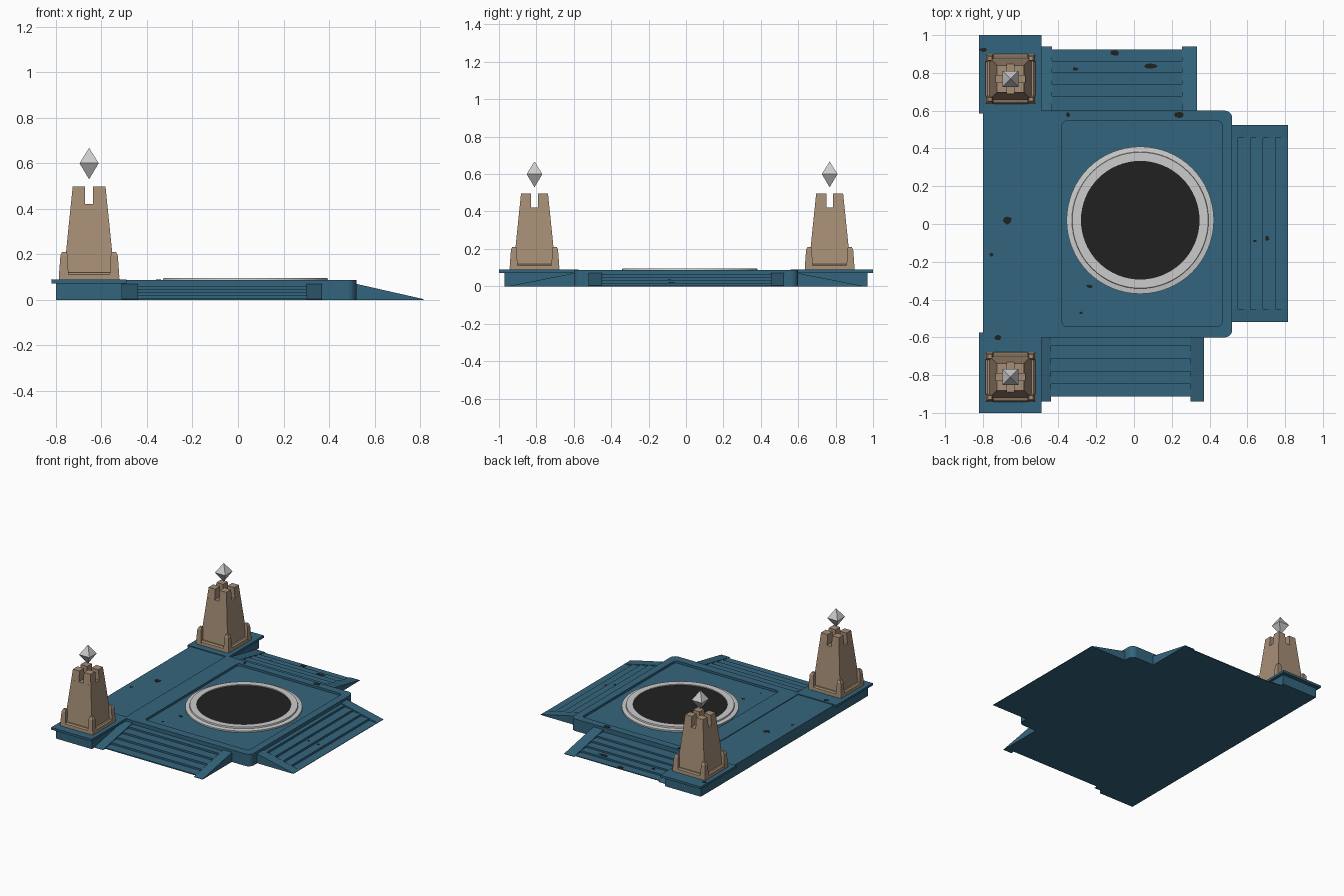
import bpy, bmesh, math, random

if "Cube" in bpy.data.objects:
    bpy.data.objects.remove(bpy.data.objects["Cube"])

random.seed(4)


def material(name, r, g, b):
    m = bpy.data.materials.new(name)
    m.diffuse_color = (r, g, b, 1)
    m.use_nodes = True
    m.node_tree.nodes["Principled BSDF"].inputs["Base Color"].default_value = m.diffuse_color
    return m


BLUE = material("slate blue", 0.034, 0.13, 0.205)
TAN = material("tan stone", 0.38, 0.27, 0.18)
GREY = material("light grey", 0.6, 0.6, 0.6)
DARK = material("near black", 0.016, 0.015, 0.015)


def finish(name, bm, mat):
    bmesh.ops.remove_doubles(bm, verts=bm.verts, dist=1e-5)
    bmesh.ops.recalc_face_normals(bm, faces=bm.faces)
    me = bpy.data.meshes.new(name)
    bm.to_mesh(me)
    bm.free()
    me.materials.append(mat)
    ob = bpy.data.objects.new(name, me)
    bpy.context.collection.objects.link(ob)
    return ob


def loft(name, rings, mat):
    """Skin closed rings of points and cap both ends."""
    bm = bmesh.new()
    loops = [[bm.verts.new(p) for p in ring] for ring in rings]
    n = len(loops[0])
    for a, b in zip(loops, loops[1:]):
        for i in range(n):
            j = (i + 1) % n
            bm.faces.new((a[i], a[j], b[j], b[i]))
    bm.faces.new(loops[0])
    bm.faces.new(loops[-1])
    return finish(name, bm, mat)


def rect(x0, x1, y0, y1, z):
    return [(x0, y0, z), (x1, y0, z), (x1, y1, z), (x0, y1, z)]


def box(name, x0, x1, y0, y1, z0, z1, mat):
    return loft(name, [rect(x0, x1, y0, y1, z0), rect(x0, x1, y0, y1, z1)], mat)


def rounded(x0, x1, y0, y1, r, z, left=True):
    pts = []
    for cx, cy, start, rad in ((x1 - r, y1 - r, 0, r), (x0, y1, 90, 0),
                               (x0, y0, 180, 0), (x1 - r, y0 + r, 270, r)):
        if rad == 0 and left:
            cx, cy, rad = x0 + r, (y1 - r if start == 90 else y0 + r), r
        for k in range(7 if rad else 1):
            a = math.radians(start + 15 * k)
            pts.append((cx + rad * math.cos(a), cy + rad * math.sin(a), z))
    return pts


def disc(cx, cy, r, z, n=64):
    return [(cx + r * math.cos(2 * math.pi * i / n),
             cy + r * math.sin(2 * math.pi * i / n), z) for i in range(n)]


# Main platform with a sunken square panel
platform = loft("main_platform", [rounded(-0.51, 0.52, -0.6, 0.6, 0.04, z, False)
                                  for z in (0, 0.088)], BLUE)
cutter = loft("panel_cutter", [rounded(-0.38, 0.465, -0.54, 0.545, 0.02, z)
                               for z in (0.072, 0.15)], BLUE)
cutter.hide_render = True
mod = platform.modifiers.new("panel", 'BOOLEAN')
mod.operation = 'DIFFERENCE'
mod.object = cutter
mod.solver = 'EXACT'
bpy.context.view_layer.objects.active = platform
bpy.ops.object.modifier_apply(modifier=mod.name)
bpy.data.objects.remove(cutter)

# Rear walkway joining the tower plinths
box("walkway", -0.80, -0.51, -0.6, 0.6, 0, 0.083, BLUE)

# Round ring and dark well
C = (0.033, 0.02)
profile = [(0.39, 0.07), (0.39, 0.082), (0.362, 0.086), (0.36, 0.096),
           (0.314, 0.096), (0.314, 0.088)]
loft("round_ring", [disc(*C, r, z) for r, z in profile], GREY)
loft("dark_well", [disc(*C, 0.314, z) for z in (0.085, 0.0895)], DARK)


# Stairs: stepped flight between two sloping side ramps
def stairs(name, place, run, u0, u1, w0, w1, first, pitch):
    def slope(d):
        return 0.067 * (1 - d / run) + 0.003

    def extrude(part, prof, a, b):
        loft(part, [[place(u, d, z) for d, z in prof] for u in (a, b)], BLUE)

    ramp = [(-0.02, 0), (run, 0), (run, 0.003), (0, 0.07), (-0.02, 0.07)]
    extrude(name + "_ramp_a", ramp, u0, u0 + w0)
    extrude(name + "_ramp_b", ramp, u1 - w1, u1)
    edges = [first + pitch * k for k in range(5)]
    prof = [(-0.02, 0), (edges[-1], 0)]
    for k in range(4, -1, -1):
        prof.append((edges[k], slope(edges[k])))
        prof.append((edges[k - 1] if k else -0.02, slope(edges[k])))
    extrude(name + "_steps", prof, u0 + w0, u1 - w1)


stairs("front_stairs", lambda u, d, z: (u, -0.6 - d, z), 0.34, -0.51, 0.37,
       0.07, 0.07, 0.046, 0.067)
stairs("back_stairs", lambda u, d, z: (u, 0.6 + d, z), 0.34, -0.51, 0.333,
       0.075, 0.08, 0.077, 0.062)
stairs("right_stairs", lambda u, d, z: (0.52 + d, u, z), 0.295, -0.52, 0.525,
       0.07, 0.07, 0.03, 0.066)

# Towers on plinths
TX = -0.654
for side, ty, ya, yb in (("front", -0.81, -1.0, -0.575), ("back", 0.768, 0.585, 1.0)):
    s = 1 if side == "back" else -1
    body = (ya, yb - 0.03) if s > 0 else (ya + 0.03, yb)
    box(side + "_plinth", -0.80, -0.51, *body, 0, 0.074, BLUE)
    box(side + "_plinth_slab", -0.82, -0.49, ya, yb, 0.072, 0.0885, BLUE)

    def sq(h, z):
        return rect(TX - h, TX + h, ty - h, ty + h, z)

    loft(side + "_tower_base", [sq(0.133, 0.088), sq(0.131, 0.112), sq(0.122, 0.12)], TAN)
    loft(side + "_tower_body", [sq(0.111, 0.115), sq(0.08, 0.42)], TAN)
    for sx in (-1, 1):
        for sy in (-1, 1):
            def corner(a, b, z):
                return rect(TX + sx * a, TX + sx * b, ty + sy * a, ty + sy * b, z)
            # Battlement blocks split by a cross-shaped gap
            loft(side + "_battlement", [corner(0.018, 0.08, 0.418),
                                        corner(0.018, 0.072, 0.497)], TAN)
            # Pointed corner buttresses
            loft(side + "_buttress", [corner(0.09, 0.133, 0.1), corner(0.095, 0.126, 0.195),
                                      corner(0.098, 0.118, 0.211)], TAN)
    # Floating crystal
    loft(side + "_crystal", [sq(0.0004, 0.53), sq(0.042, 0.6), sq(0.0004, 0.667)], GREY)

# Dark worn patches: x, y, half width, half depth, surface height
for x, y, w, d, z in ((-0.1, 0.905, 0.026, 0.018, 0.006), (0.09, 0.835, 0.035, 0.016, 0.018),
                      (-0.31, 0.82, 0.016, 0.01, 0.018), (0.24, 0.578, 0.032, 0.018, 0.088),
                      (-0.35, 0.58, 0.012, 0.014, 0.088), (-0.67, 0.018, 0.028, 0.02, 0.083),
                      (-0.755, -0.163, 0.014, 0.012, 0.083), (-0.235, -0.33, 0.02, 0.01, 0.072),
                      (-0.28, -0.47, 0.01, 0.007, 0.072), (-0.72, -0.602, 0.02, 0.014, 0.0885),
                      (-0.8, 0.922, 0.02, 0.012, 0.0885), (0.64, -0.09, 0.01, 0.008, 0.034),
                      (0.705, -0.075, 0.013, 0.015, 0.018)):
    shape = [(math.cos(k * math.pi / 4) * random.uniform(0.7, 1.1),
              math.sin(k * math.pi / 4) * random.uniform(0.7, 1.1)) for k in range(8)]
    loft("worn_patch", [[(x + w * a, y + d * b, h) for a, b in shape]
                        for h in (z - 0.002, z + 0.0015)], DARK)
